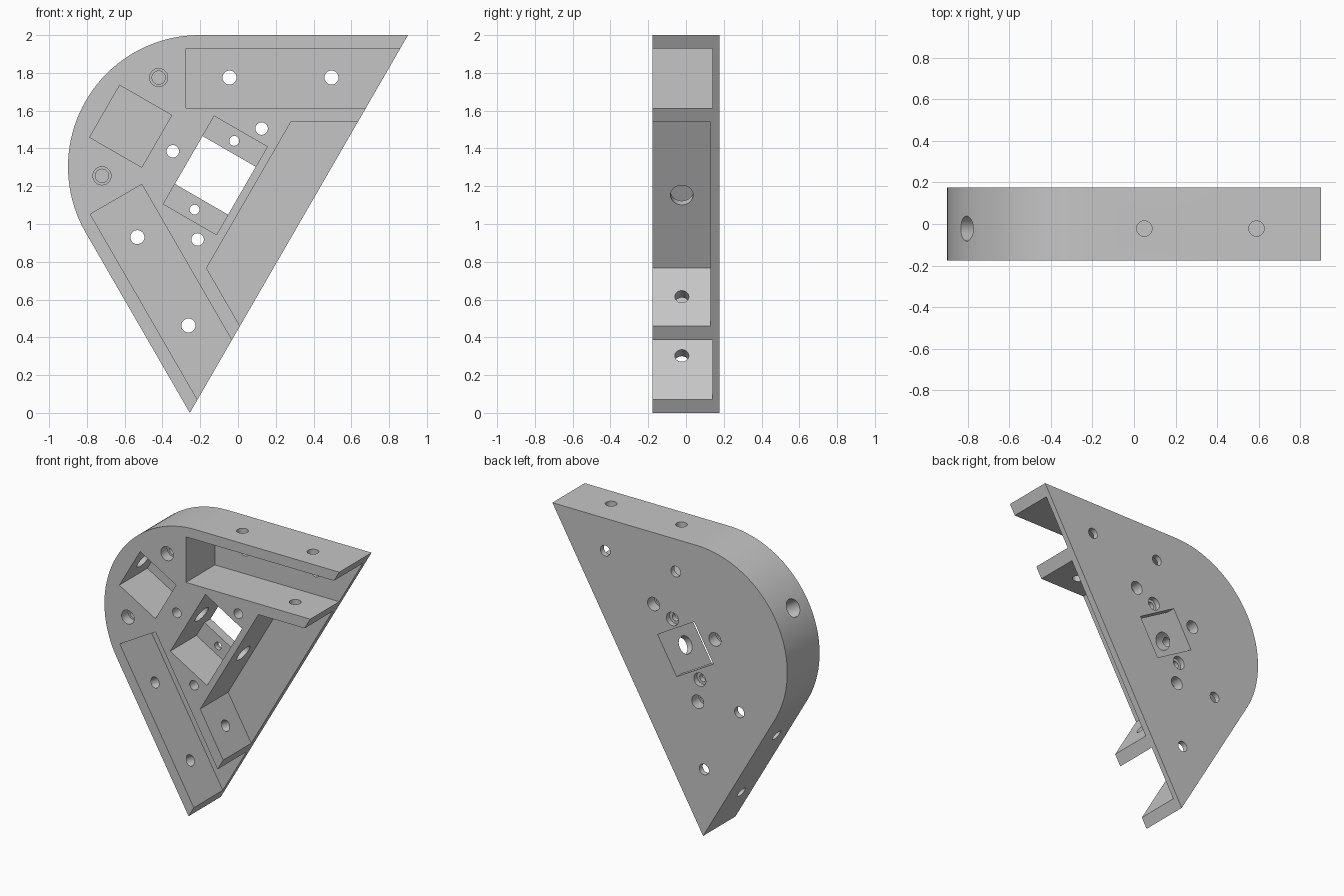
import bpy, bmesh, math
from mathutils import Vector

if "Cube" in bpy.data.objects:
    bpy.data.objects.remove(bpy.data.objects["Cube"])

F, B = -0.177, 0.177            # front and back planes
APEX = Vector((-1.41, 2.0))     # corner the symmetry axis starts from
AXIS = Vector((math.cos(math.radians(30)), -0.5))
HY = -0.022                     # height of the cross holes in y

grey = bpy.data.materials.new("grey")
grey.diffuse_color = (0.56, 0.56, 0.56, 1)
grey.use_nodes = True
grey.node_tree.nodes["Principled BSDF"].inputs["Base Color"].default_value = grey.diffuse_color


def mir(p):
    """Reflect an (x, z) point across the symmetry axis."""
    v = Vector(p) - APEX
    r = APEX + 2 * v.dot(AXIS) * AXIS - v
    return (r.x, r.y)


def prism(name, pts, y0, y1):
    """Extrude an (x, z) outline from y0 to y1."""
    bm = bmesh.new()
    f = bm.faces.new([bm.verts.new((x, y0, z)) for x, z in pts])
    ex = bmesh.ops.extrude_face_region(bm, geom=[f])["geom"]
    for v in ex:
        if isinstance(v, bmesh.types.BMVert):
            v.co.y = y1
    bmesh.ops.recalc_face_normals(bm, faces=bm.faces)
    me = bpy.data.meshes.new(name)
    bm.to_mesh(me)
    bm.free()
    ob = bpy.data.objects.new(name, me)
    bpy.context.collection.objects.link(ob)
    return ob


def rod(p, q, r):
    """Cylinder cutter from p to q."""
    p, q = Vector(p), Vector(q)
    bpy.ops.mesh.primitive_cylinder_add(vertices=32, radius=r, depth=(q - p).length,
                                        location=(p + q) / 2)
    ob = bpy.context.object
    ob.rotation_euler = (q - p).to_track_quat('Z', 'Y').to_euler()
    return ob


def box(center, along, across, y0, y1):
    """Rectangular cutter aligned with the symmetry axis."""
    c, side = Vector(center), Vector((0.5, AXIS.x))
    pts = [c + AXIS * across * i / 2 + side * along * j / 2
           for i, j in ((-1, -1), (1, -1), (1, 1), (-1, 1))]
    return prism("cutter", pts, y0, y1)


# Body: triangular plate with one rounded corner
R, cx, cz = 0.697, -0.203, 1.303
arc = [(cx + R * math.cos(math.radians(a)), cz + R * math.sin(math.radians(a)))
       for a in [90 + 120 * i / 40 for i in range(41)]]
body = prism("bracket_body", [(-0.255, 0), (0.9, 2.0)] + arc, F, B)

cutters = []
# Side channels and the open middle recess
slot = [(-0.275, 1.615), (1.2, 1.615), (1.2, 1.93), (-0.275, 1.93)]
cutters.append(prism("cutter", slot, F - 0.1, 0.14))
cutters.append(prism("cutter", [mir(p) for p in slot], F - 0.1, 0.14))
recess = [(0.28, 1.54), (0.9, 1.54)]
cutters.append(prism("cutter", recess + [mir(p) for p in reversed(recess)], F - 0.1, 0.13))

# Square pocket, long pocket and its window through the back
cutters.append(box((-0.568, 1.5175), 0.318, 0.318, F - 0.1, 0.13))
cutters.append(box((-0.12, 1.2575), 0.538, 0.325, F - 0.1, 0.11))
cutters.append(box((-0.12, 1.2575), 0.293, 0.325, 0, B + 0.1))

# Long bore along the symmetry axis
a, b = APEX + AXIS * 0.3, APEX + AXIS * 1.85
cutters.append(rod((a.x, HY, a.y), (b.x, HY, b.y), 0.06))

# Cross holes through the outer walls and the inner ribs
for x, z0, z1 in ((0.05, 1.85, 2.1), (0.59, 1.85, 2.1), (0.454, 1.45, 1.7)):
    for m in (lambda p: p, mir):
        p, q = m((x, z0)), m((x, z1))
        cutters.append(rod((p[0], HY, p[1]), (q[0], HY, q[1]), 0.037))


def hole(p, r, y0, y1):
    cutters.append(rod((p[0], y0, p[1]), (p[0], y1, p[1]), r))


# Plate holes in the channels
for p in ((-0.045, 1.775), (0.495, 1.775)):
    for q in (p, mir(p)):
        hole(q, 0.037, 0, B + 0.1)
# Through holes, widened at the back
for p in ((0.125, 1.505), mir((0.125, 1.505)), (-0.345, 1.385)):
    hole(p, 0.033, F - 0.1, B + 0.1)
    hole(p, 0.046, 0.10, B + 0.1)
# Ledge holes, widened at the back
for p in ((-0.02, 1.44), mir((-0.02, 1.44))):
    hole(p, 0.026, 0, B + 0.1)
    hole(p, 0.046, 0.142, B + 0.1)
# Blind stepped holes in the front
for p in ((-0.42, 1.775), mir((-0.42, 1.775))):
    hole(p, 0.048, F - 0.1, F + 0.07)
    hole(p, 0.035, F - 0.1, 0.05)

# Cut everything, then discard the cutters
bpy.context.view_layer.objects.active = body
for c in cutters:
    md = body.modifiers.new("cut", 'BOOLEAN')
    md.operation, md.solver, md.object = 'DIFFERENCE', 'EXACT', c
    bpy.ops.object.modifier_apply(modifier=md.name)
    bpy.data.objects.remove(c)

body.data.materials.clear()
body.data.materials.append(grey)
for f in body.data.polygons:
    f.material_index = 0
bpy.ops.object.select_all(action='DESELECT')
body.select_set(True)
bpy.ops.object.shade_smooth_by_angle(angle=math.radians(30))
